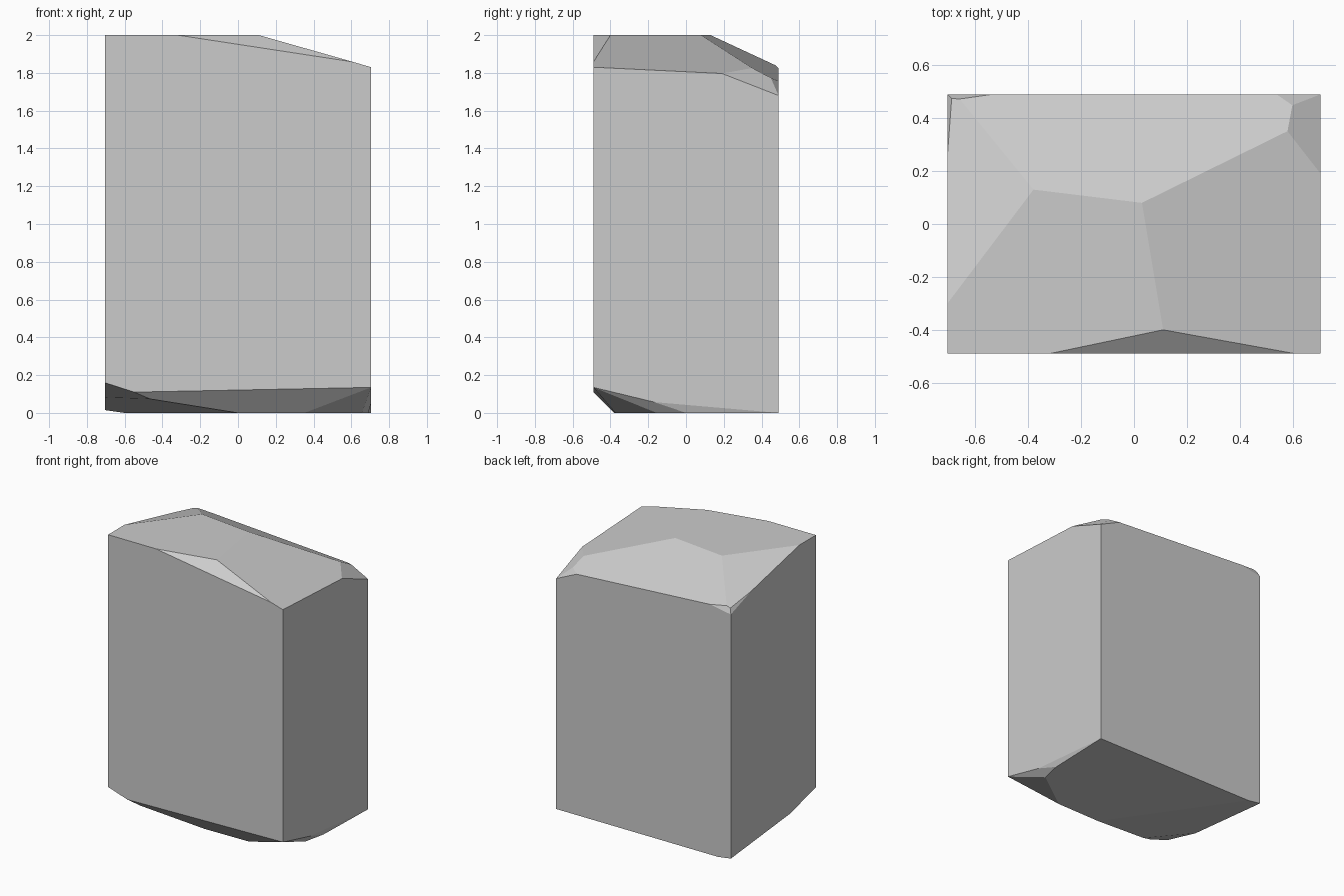
import bpy
import bmesh
from mathutils import Vector
from mathutils.geometry import normal as plane_normal

cube = bpy.data.objects.get("Cube")
if cube:
    bpy.data.objects.remove(cube, do_unlink=True)

# Plain stone grey
stone = bpy.data.materials.new("stone_grey")
stone.use_nodes = True
colour = (0.6, 0.6, 0.6, 1)
stone.diffuse_color = colour
stone.node_tree.nodes["Principled BSDF"].inputs["Base Color"].default_value = colour

HALF_X, HALF_Y, HEIGHT = 0.705, 0.49, 2.0
X, Y = HALF_X, HALF_Y
CENTRE = Vector((0, 0, HEIGHT / 2))

# Each chipped facet is a plane through three points
TOP_CHIPS = [
    ((-0.32, -Y, 2), (0.11, -0.40, 2), (0.61, -Y, 1.858)),           # front sliver
    ((0.11, -0.40, 2), (0.03, 0.08, 2), (X, -Y, 1.83)),              # right slope
    ((-0.38, 0.13, 2), (0.03, 0.08, 2), (0.58, 0.35, 1.826)),        # back slope
    ((-X, -0.30, 2), (-0.38, 0.13, 2), (-0.66, 0.475, 1.84)),        # left slope
    ((0.58, 0.35, 1.826), (X, 0.19, 1.797), (X, Y, 1.68)),           # back right corner
    ((0.60, 0.45, 1.772), (X, Y, 1.68), (0.54, Y, 1.756)),           # corner tip
    ((-X, Y, 1.795), (-0.535, Y, 1.824), (-0.665, 0.472, 1.841)),    # back left tip
    ((-X, 0.26, 1.875), (-X, Y, 1.795), (-0.69, 0.465, 1.833)),      # left edge tip
]
BOTTOM_CHIPS = [
    ((X, -Y, 0.135), (-0.55, -Y, 0.11), (0, -0.38, 0)),              # front bevel
    ((X, -Y, 0.135), (0.35, -0.375, 0), (0.656, -0.155, 0)),         # front right bevel
    ((X, -Y, 0.135), (0.656, -0.155, 0), (0.69, 0, 0)),              # right bevel
    ((X, -0.20, 0.06), (0.69, 0, 0), (X, Y, 0)),                     # right sliver
    ((0, -0.38, 0), (-0.60, Y, 0), (-X, Y, 0.015)),                  # left underside
    ((-X, -Y, 0.16), (-0.55, -Y, 0.11), (-X, -0.17, 0.077)),         # front left corner
]


def chip(bm, points):
    """Slice off everything outside the plane and cap the cut."""
    a, b, c = (Vector(p) for p in points)
    n = plane_normal(a, b, c)
    if n.dot(CENTRE - a) > 0:
        n = -n
    geom = bm.verts[:] + bm.edges[:] + bm.faces[:]
    cut = bmesh.ops.bisect_plane(bm, geom=geom, dist=1e-5, plane_co=a,
                                 plane_no=n, clear_outer=True)
    rim = [e for e in bm.edges if e.is_boundary]
    if rim:
        bmesh.ops.holes_fill(bm, edges=rim, sides=0)


# Block body, then its chipped facets
bm = bmesh.new()
bmesh.ops.create_cube(bm, size=1)
bmesh.ops.scale(bm, vec=(2 * X, 2 * Y, HEIGHT), verts=bm.verts)
bmesh.ops.translate(bm, vec=CENTRE, verts=bm.verts)
for points in TOP_CHIPS + BOTTOM_CHIPS:
    chip(bm, points)
bmesh.ops.recalc_face_normals(bm, faces=bm.faces)

mesh = bpy.data.meshes.new("stone_block")
bm.to_mesh(mesh)
bm.free()
mesh.materials.append(stone)
block = bpy.data.objects.new("stone_block", mesh)
bpy.context.scene.collection.objects.link(block)
